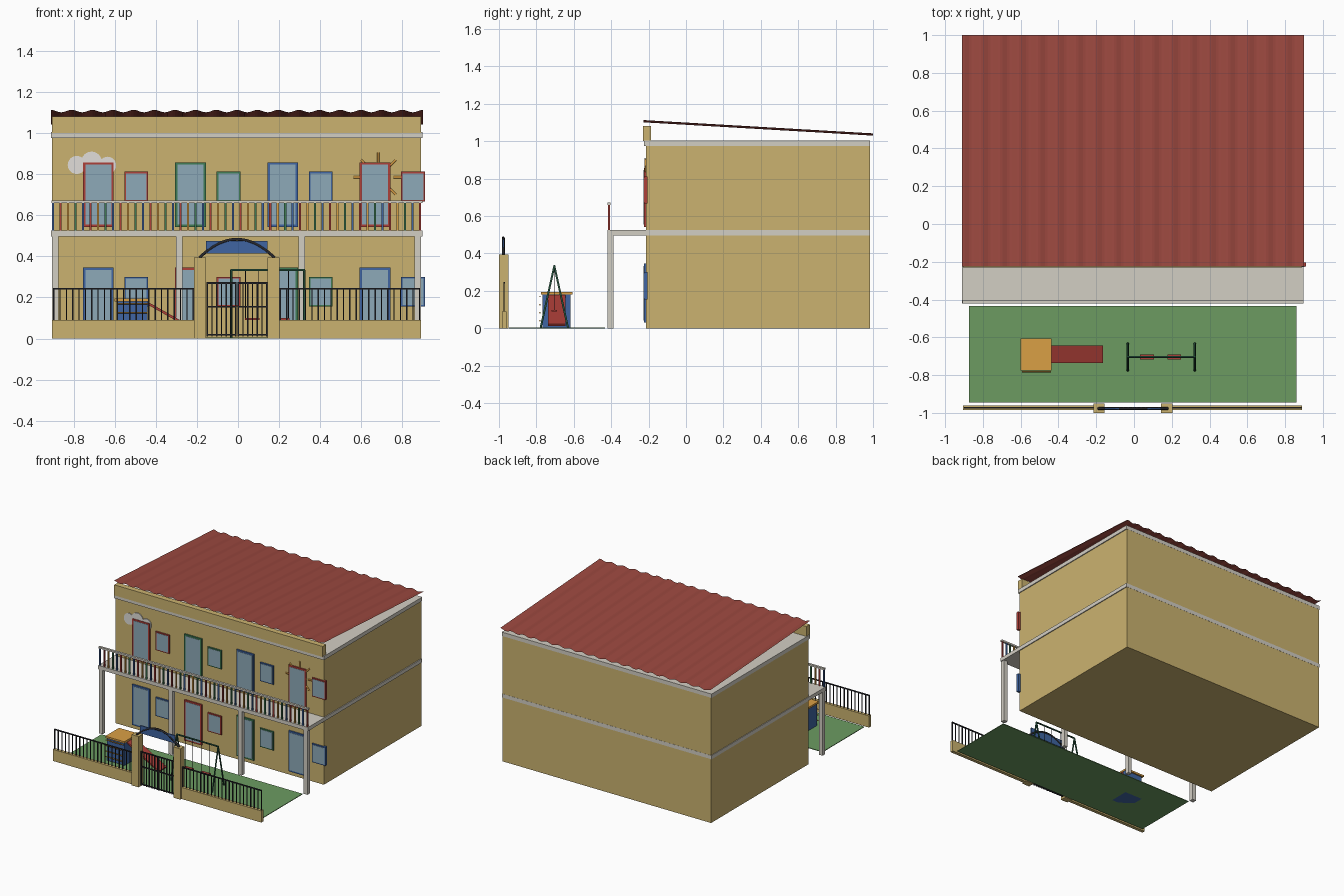
import bpy, bmesh, math
from mathutils import Matrix, Vector

if "Cube" in bpy.data.objects:
    bpy.data.objects.remove(bpy.data.objects["Cube"])


def material(name, r, g, b):
    m = bpy.data.materials.new(name)
    m.diffuse_color = (r, g, b, 1)
    m.use_nodes = True
    m.node_tree.nodes["Principled BSDF"].inputs["Base Color"].default_value = m.diffuse_color
    return m


WALL = material("ochre_plaster", .6, .45, .16)
STONE = material("pale_concrete", .65, .62, .55)
ROOF = material("roof_red", .33, .065, .05)
GRASS = material("grass", .15, .33, .12)
GLASS = material("glass", .27, .4, .48)
RED = material("red", .42, .05, .04)
BLUE = material("blue", .05, .13, .36)
GREEN = material("green", .05, .2, .09)
ORANGE = material("orange", .7, .35, .06)
BLACK = material("iron", .02, .02, .025)
PINE = material("dark_green", .02, .09, .05)
WHITE = material("cloud_white", .75, .73, .7)


def finish(name, bm, mat):
    me = bpy.data.meshes.new(name)
    bm.to_mesh(me)
    bm.free()
    me.materials.append(mat)
    ob = bpy.data.objects.new(name, me)
    bpy.context.collection.objects.link(ob)
    return ob


def boxes(name, mat, *spans):
    """One object of boxes, each given as (x0, x1, y0, y1, z0, z1)."""
    bm = bmesh.new()
    for x0, x1, y0, y1, z0, z1 in spans:
        mid = Matrix.Translation(((x0 + x1) / 2, (y0 + y1) / 2, (z0 + z1) / 2))
        size = Matrix.Diagonal((x1 - x0, y1 - y0, z1 - z0, 1))
        bmesh.ops.create_cube(bm, size=1, matrix=mid @ size)
    return finish(name, bm, mat)


def tubes(name, mat, radius, *paths):
    """One mesh of round tubes following point lists."""
    cu = bpy.data.curves.new(name, 'CURVE')
    cu.dimensions = '3D'
    cu.bevel_depth = radius
    cu.bevel_resolution = 1
    cu.use_fill_caps = True
    for pts in paths:
        sp = cu.splines.new('POLY')
        sp.points.add(len(pts) - 1)
        for p, co in zip(sp.points, pts):
            p.co = (*co, 1)
    tmp = bpy.data.objects.new(name, cu)
    bpy.context.collection.objects.link(tmp)
    dg = bpy.context.evaluated_depsgraph_get()
    me = bpy.data.meshes.new_from_object(tmp.evaluated_get(dg))
    bpy.data.objects.remove(tmp)
    me.materials.clear()
    me.materials.append(mat)
    ob = bpy.data.objects.new(name, me)
    bpy.context.collection.objects.link(ob)
    return ob


def discs(name, mat, y0, y1, *circles):
    """Flat wall discs, each given as (x, z, radius)."""
    bm = bmesh.new()
    for x, z, r in circles:
        m = Matrix.Translation((x, (y0 + y1) / 2, z)) @ Matrix.Rotation(math.pi / 2, 4, 'X')
        bmesh.ops.create_cone(bm, cap_ends=True, segments=24, radius1=r, radius2=r,
                              depth=y1 - y0, matrix=m)
    return finish(name, bm, mat)


# building shell, floor slabs and parapet
boxes("building_walls", WALL, (-.905, .89, -.215, .984, 0, .99))
boxes("balcony_slab", STONE, (-.91, .897, -.42, .985, .497, .526))
boxes("roof_slab", STONE, (-.91, .897, -.225, .985, .975, 1.005))
boxes("parapet", WALL, (-.905, .89, -.23, -.187, 1.0, 1.082))
boxes("balcony_columns", STONE,
      *[(x - .016, x + .016, -.42, -.387, 0, .5) for x in (-.889, -.287, .311, .875)])

# corrugated roof sheet sloping to the back
bm = bmesh.new()
WAVES, STEPS = 18, 8
rows = []
for i in range(WAVES * STEPS + 1):
    x = -.91 + 1.81 * i / (WAVES * STEPS)
    dz = .006 * math.cos(2 * math.pi * i / STEPS)
    rows.append((bm.verts.new((x, -.226, 1.107 + dz)), bm.verts.new((x, 1.0, 1.036 + dz))))
for a, b in zip(rows, rows[1:]):
    bm.faces.new((a[0], b[0], b[1], a[1]))
finish("corrugated_roof", bm, ROOF)

# doors and windows on both floors
for floor, dz, tints in (("ground", 0, (BLUE, RED, GREEN, BLUE)),
                         ("upper", .512, (RED, GREEN, BLUE, RED))):
    for i, tint in enumerate(tints):
        for kind, cx, w, z0, z1 in (("door", -.68, .075, .03, .346),
                                    ("window", -.495, .058, .155, .3)):
            x = cx + i * .449
            tag = f"{floor}_{kind}_{i + 1}"
            t = .012 if kind == "door" else .008
            boxes(tag + "_frame", tint, (x - w, x + w, -.225, -.205, z0 + dz, z1 + dz))
            boxes(tag + "_pane", GLASS,
                  (x - w + t, x + w - t, -.227, -.21, z0 + dz + t, z1 + dz - t))

# painted cloud and sun on the upper wall
discs("cloud", WHITE, -.221, -.21, (-.785, .845, .044), (-.713, .86, .05), (-.635, .843, .042))
discs("sun_disc", ORANGE, -.221, -.21, (.683, .785, .06))
rays = []
for k in range(8):
    a = k * math.pi / 4
    rays.append([(.683 + r * math.cos(a), -.217, .785 + r * math.sin(a)) for r in (.075, .12)])
tubes("sun_rays", ORANGE, .006, *rays)

# balcony railing with coloured balusters
boxes("balcony_handrail", STONE, (-.908, .897, -.42, -.403, .66, .673))
for k, (label, tint) in enumerate((("blue", BLUE), ("red", RED), ("orange", ORANGE), ("green", GREEN))):
    xs = [-.9 + 1.786 * i / 49 for i in range(k, 50, 4)]
    boxes(f"balusters_{label}", tint, *[(x - .005, x + .005, -.416, -.406, .52, .664) for x in xs])

# lawn
boxes("lawn", GRASS, (-.873, .859, -.945, -.433, 0, .005))

# front wall, gate posts and iron fence
boxes("front_wall", WALL, (-.905, -.21, -.985, -.96, 0, .09), (.19, .89, -.985, -.96, 0, .09))
boxes("gate_posts", WALL, (-.215, -.155, -1.0, -.95, 0, .395), (.143, .203, -1.0, -.95, 0, .395))
for side, x0, x1 in (("left", -.9, -.215), ("right", .203, .886)):
    n = 22
    boxes(f"fence_{side}", BLACK, (x0, x1, -.977, -.969, .239, .247),
          *[(x - .003, x + .003, -.976, -.97, .088, .245)
            for x in (x0 + .003 + (x1 - x0 - .006) * i / n for i in range(n + 1))])

# two gate leaves
for side, x0, x1 in (("left", -.154, -.007), ("right", -.003, .144)):
    xs = [x0 + .004 + (x1 - x0 - .008) * i / 6 for i in range(7)]
    boxes(f"gate_{side}", BLACK,
          *[(x0, x1, -.98, -.972, z - .004, z + .004) for z in (.018, .155, .27)],
          *[(x - .003, x + .003, -.979, -.973, .01, .272) for x in xs])

# arch and plain board over the gate
arch = []
for i in range(17):
    t = -1 + i / 8
    arch.append((-.005 + .183 * t, -.977, .393 + .09 * (1 - t * t)))
tubes("gate_arch", BLACK, .008, arch)
boxes("gate_board", BLUE, (-.155, .144, -.982, -.973, .415, .475))

# playhouse with ladder and slide
boxes("playhouse_body", BLUE, (-.59, -.44, -.767, -.618, 0, .18))
boxes("playhouse_top", ORANGE, (-.6, -.436, -.775, -.606, .18, .194))
tubes("ladder_rungs", ORANGE, .004,
      *[[(-.592, -.781, z), (-.44, -.781, z)] for z in (.04, .083, .126, .17)])
bm = bmesh.new()
p0, p1 = Vector((-.44, -.69, .172)), Vector((-.167, -.69, .018))
d = p1 - p0
m = (Matrix.Translation((p0 + p1) / 2) @ Matrix.Rotation(math.atan2(-d.z, d.x), 4, 'Y')
     @ Matrix.Diagonal((d.length, .094, .012, 1)))
bmesh.ops.create_cube(bm, size=1, matrix=m)
finish("slide", bm, RED)

# swing set
legs = [[(x, -.704 + s * .073, .003), (x, -.704, .333)] for x in (-.033, .322) for s in (-1, 1)]
tubes("swing_frame", PINE, .006, [(-.036, -.704, .333), (.325, -.704, .333)], *legs)
boxes("swing_seats", RED, *[(x - .036, x + .036, -.718, -.69, .09, .099) for x in (.069, .214)])
tubes("swing_ropes", BLACK, .002,
      *[[(x + s * .032, -.704, .095), (x + s * .032, -.704, .333)] for x in (.069, .214) for s in (-1, 1)])
